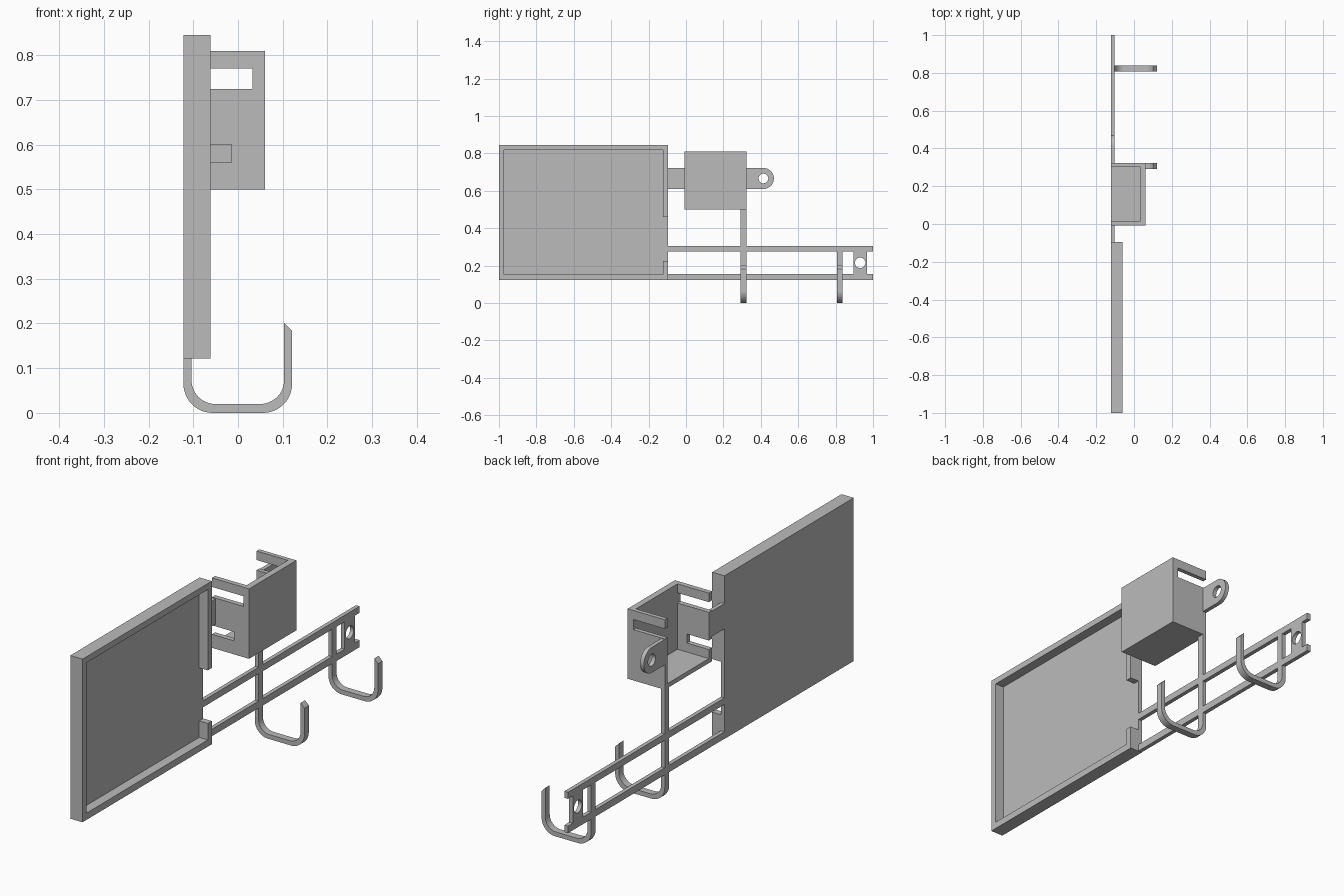
import bpy, bmesh, math

cube = bpy.data.objects.get("Cube")
if cube:
    bpy.data.objects.remove(cube, do_unlink=True)

grey = bpy.data.materials.new("plain grey")
grey.use_nodes = True
GREY = (0.5, 0.5, 0.5, 1)
grey.diffuse_color = GREY
grey.node_tree.nodes["Principled BSDF"].inputs["Base Color"].default_value = GREY

BACK = -0.122           # wall side of everything
THIN = BACK + 0.018     # front of the thin strips


def prism(name, points, place, lo, hi):
    """Extrude a 2D outline from lo to hi; place(u, v, w) gives the 3D point."""
    bm = bmesh.new()
    ends = [[bm.verts.new(place(u, v, w)) for u, v in points] for w in (lo, hi)]
    bm.faces.new(ends[0])
    bm.faces.new(ends[1])
    n = len(points)
    for i in range(n):
        j = (i + 1) % n
        bm.faces.new((ends[0][i], ends[0][j], ends[1][j], ends[1][i]))
    bmesh.ops.recalc_face_normals(bm, faces=bm.faces)
    mesh = bpy.data.meshes.new(name)
    bm.to_mesh(mesh)
    bm.free()
    mesh.materials.append(grey)
    obj = bpy.data.objects.new(name, mesh)
    bpy.context.collection.objects.link(obj)
    return obj


def along_x(u, v, w):
    return (w, u, v)


def along_y(u, v, w):
    return (u, w, v)


def block(name, x, y, z):
    outline = [(y[0], z[0]), (y[1], z[0]), (y[1], z[1]), (y[0], z[1])]
    return prism(name, outline, along_x, *x)


def arc(cu, cv, r, start, end, steps):
    angles = [math.radians(start + (end - start) * i / steps) for i in range(steps + 1)]
    return [(cu + r * math.cos(a), cv + r * math.sin(a)) for a in angles]


def cut(obj, *cutters):
    for cutter in cutters:
        cutter.hide_render = True
        mod = obj.modifiers.new("cut", 'BOOLEAN')
        mod.operation = 'DIFFERENCE'
        mod.solver = 'EXACT'
        mod.object = cutter
        bpy.context.view_layer.objects.active = obj
        bpy.ops.object.modifier_apply(modifier=mod.name)
        bpy.data.objects.remove(cutter, do_unlink=True)


def drill(y, z, r):
    return prism("drill", arc(y, z, r, 0, 348.75, 31), along_x, -0.2, 0)


# Shallow tray with a rim that is open on part of one end
tray = block("tray", (BACK, -0.062), (-1, -0.095), (0.122, 0.845))
cut(tray,
    block("pocket", (THIN, 0), (-0.972, -0.123), (0.152, 0.818)),
    block("rim_gap", (THIN, 0), (-0.2, 0), (0.225, 0.46)))

# Holder box, open at the top and towards the wall, with side slots
holder = block("holder_box", (BACK, 0.06), (-0.008, 0.323), (0.5, 0.81))
cut(holder,
    block("cavity", (-0.2, 0.032), (0.014, 0.304), (0.52, 0.9)),
    block("long_slot", (-0.2, 0.032), (-0.1, 0.4), (0.725, 0.77)),
    block("short_slot", (-0.2, -0.014), (-0.1, 0.1), (0.56, 0.6)))

# Link between tray and holder, and the screw ear on the other side
block("link_tab", (BACK, THIN), (-0.095, -0.008), (0.61, 0.722))
ear = prism("screw_ear", [(0.323, 0.61)] + arc(0.414, 0.666, 0.056, -90, 90, 24)
            + [(0.323, 0.722)], along_x, BACK, THIN)
cut(ear, drill(0.414, 0.666, 0.026))

# Two long rails and the screw plate joining them at the far end
for name, z in (("lower_rail", (0.123, 0.154)), ("upper_rail", (0.275, 0.304))):
    block(name, (BACK, THIN), (-0.095, 1), z)
plate = block("screw_plate", (BACK, THIN), (0.895, 0.967), (0.154, 0.275))
cut(plate, drill(0.931, 0.215, 0.028))


# Hooks: an upright strip bent into a U with a slanted tip
def hook(name, y, top):
    outline = [(BACK, top)]
    outline += arc(-0.057, 0.065, 0.065, 180, 270, 12)
    outline += arc(0.056, 0.065, 0.065, 270, 360, 12)
    outline += [(0.121, 0.183), (0.103, 0.202)]
    outline += arc(0.05, 0.073, 0.053, 0, -90, 12)
    outline += arc(-0.051, 0.073, 0.053, 270, 180, 12)
    outline += [(THIN, top)]
    prism(name, outline, along_y, y, y + 0.031)


hook("near_hook", 0.292, 0.5)
hook("far_hook", 0.807, 0.304)
